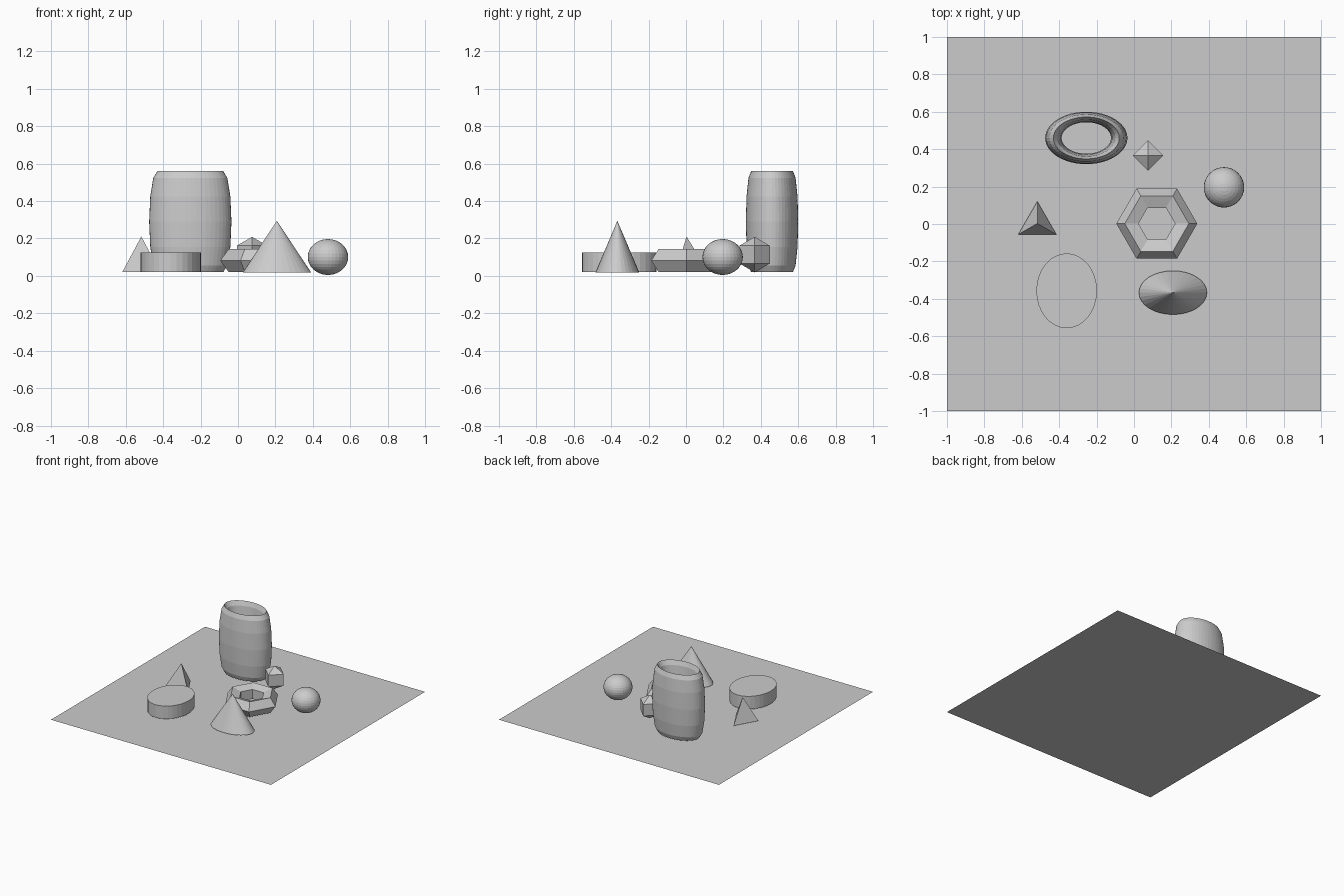
import bpy

if "Cube" in bpy.data.objects:
    bpy.data.objects.remove(bpy.data.objects["Cube"])

mesh = bpy.ops.mesh


def part(name, add, loc, scale=(1, 1, 1), **kw):
    """Add a unit primitive, then name, place and stretch it."""
    add(**kw)
    ob = bpy.context.object
    ob.name = name
    ob.location = loc
    ob.scale = scale
    return ob


# base sheet
part("ground_sheet", mesh.primitive_plane_add, (0, 0, 0), size=2)

# tall stretched ring that reads as a hollow barrel
part("barrel_ring", mesh.primitive_torus_add, (-0.255, 0.46, 0.29),
     (0.176, 0.112, 1.08), major_segments=48, minor_segments=12,
     major_radius=1, minor_radius=0.25)

# low-poly hexagonal ring
part("hex_ring", mesh.primitive_torus_add, (0.122, 0.002, 0.082),
     major_segments=6, minor_segments=5, major_radius=0.151, minor_radius=0.0655)

# oval cone and three-sided pyramid
part("oval_cone", mesh.primitive_cone_add, (0.208, -0.367, 0.157),
     (0.182, 0.117, 0.1375), vertices=32, radius1=1, depth=2)
part("pyramid", mesh.primitive_cone_add, (-0.517, 0.003, 0.115),
     (0.118, 0.118, 0.095), vertices=3, radius1=1, depth=2)

# oval drum
part("oval_drum", mesh.primitive_cylinder_add, (-0.36, -0.357, 0.0725),
     (0.162, 0.2, 0.0525), vertices=32, radius=1, depth=2)

# round ball and four-sided gem
part("ball", mesh.primitive_uv_sphere_add, (0.481, 0.196, 0.101),
     (0.108, 0.108, 0.096), segments=32, ring_count=16, radius=1)
part("gem", mesh.primitive_uv_sphere_add, (0.075, 0.367, 0.114),
     (0.094, 0.094, 0.095), segments=4, ring_count=3, radius=1)
